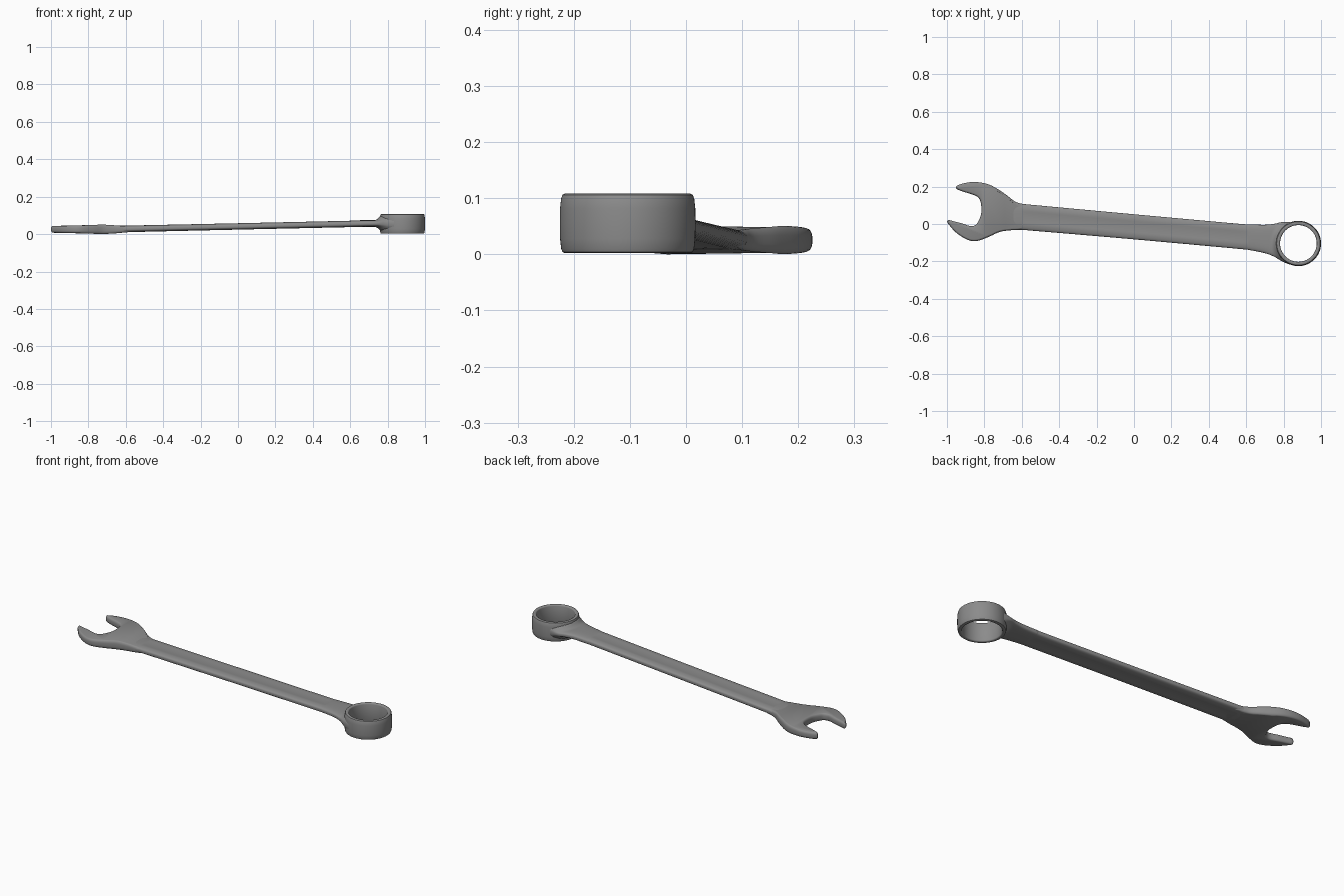
import bpy, bmesh, math

if "Cube" in bpy.data.objects:
    bpy.data.objects.remove(bpy.data.objects["Cube"])

RING_C = (0.879, -0.104)
steel = bpy.data.materials.new("dark_steel")
steel.diffuse_color = (0.26, 0.26, 0.26, 1)
steel.use_nodes = True
steel.node_tree.nodes["Principled BSDF"].inputs["Base Color"].default_value = steel.diffuse_color


def spline(pts, n, closed):
    """Catmull-Rom resampling of tuples of any length."""
    out, m = [], len(pts)
    get = (lambda i: pts[i % m]) if closed else (lambda i: pts[max(0, min(m - 1, i))])
    for i in range(m if closed else m - 1):
        a, b, c, d = (get(i + k) for k in (-1, 0, 1, 2))
        for s in range(n):
            t = s / n
            out.append(tuple(0.5 * (2 * q + (r - p) * t + (2 * p - 5 * q + 4 * r - w) * t * t
                                    + (3 * q - p - 3 * r + w) * t ** 3)
                             for p, q, r, w in zip(a, b, c, d)))
    if not closed:
        out.append(pts[-1])
    return out


def lerp_table(x, table):
    for (x0, v0), (x1, v1) in zip(table, table[1:]):
        if x <= x1:
            return v0 + (v1 - v0) * max(0, (x - x0) / (x1 - x0))
    return table[-1][1]


def loft(name, rings, cap=False, wrap=False, angle=40):
    """Skin a list of closed vertex rings; optionally cap or join the ends."""
    bm = bmesh.new()
    vs = [[bm.verts.new(p) for p in r] for r in rings]
    pairs = list(zip(vs, vs[1:])) + ([(vs[-1], vs[0])] if wrap else [])
    for a, b in pairs:
        for i in range(len(a)):
            j = (i + 1) % len(a)
            bm.faces.new((a[i], a[j], b[j], b[i]))
    if cap:
        caps = [bm.faces.new(vs[0]), bm.faces.new(vs[-1])]
        for f in caps:
            f.normal_update()
        bmesh.ops.triangulate(bm, faces=caps, ngon_method='EAR_CLIP')
    bmesh.ops.recalc_face_normals(bm, faces=bm.faces[:])
    me = bpy.data.meshes.new(name)
    bm.to_mesh(me)
    bm.free()
    me.materials.append(steel)
    ob = bpy.data.objects.new(name, me)
    bpy.context.collection.objects.link(ob)
    bpy.ops.object.select_all(action='DESELECT')
    ob.select_set(True)
    bpy.context.view_layer.objects.active = ob
    bpy.ops.object.shade_smooth_by_angle(angle=math.radians(angle))
    return ob


# Open jaw: outline counter-clockwise, rounded over with inset layers
outline = spline([
    (-0.56, 0.088), (-0.605, 0.108), (-0.64, 0.123), (-0.70, 0.168), (-0.775, 0.211),
    (-0.855, 0.225), (-0.92, 0.215), (-0.946, 0.204), (-0.953, 0.196), (-0.944, 0.185),
    (-0.91, 0.172), (-0.865, 0.158), (-0.832, 0.141), (-0.818, 0.107), (-0.818, 0.05),
    (-0.838, 0.005), (-0.855, -0.009), (-0.88, -0.010), (-0.92, 0.003), (-0.965, 0.015),
    (-0.990, 0.021), (-0.999, 0.014), (-0.99, -0.003), (-0.95, -0.047), (-0.89, -0.084),
    (-0.84, -0.091), (-0.775, -0.068), (-0.72, -0.043), (-0.665, -0.034),
    (-0.61, -0.030), (-0.56, -0.012)], 5, True)
HEAD_T = [(-1, 0.018), (-0.86, 0.020), (-0.72, 0.0255), (-0.65, 0.021), (-0.56, 0.013)]


def head_layer(inset, f):
    ring, n = [], len(outline)
    for i, (x, y) in enumerate(outline):
        p, q = outline[i - 1], outline[(i + 1) % n]
        tx, ty = q[0] - p[0], q[1] - p[1]
        # outline normal points inward on the left of the tangent
        k = inset / math.hypot(tx, ty) * side
        ring.append((x - ty * k, y + tx * k, 0.0255 + f * lerp_table(x, HEAD_T)))
    return ring


area = sum(a[0] * b[1] - b[0] * a[1] for a, b in zip(outline, outline[1:] + outline[:1]))
side = math.copysign(1, area)
half = [(0.0, 0.35), (0.001, 0.58), (0.003, 0.79), (0.006, 0.94), (0.0095, 1.0)]
layers = [(o, -h) for o, h in reversed(half)] + half
loft("open_jaw", [head_layer(o, h) for o, h in layers], cap=True, angle=50)

# Handle: x, centre y, half width, centre z, half thickness, groove depth
stations = spline([
    (-0.74, 0.052, 0.075, 0.0255, 0.014, 0.0),
    (-0.66, 0.044, 0.073, 0.0265, 0.018, 0.0),
    (-0.60, 0.0385, 0.070, 0.027, 0.019, 0.0),
    (-0.54, 0.033, 0.069, 0.029, 0.0185, 0.16),
    (0.00, -0.015, 0.067, 0.041, 0.018, 0.16),
    (0.54, -0.064, 0.067, 0.053, 0.018, 0.16),
    (0.62, -0.071, 0.069, 0.055, 0.018, 0.0),
    (0.70, -0.080, 0.076, 0.057, 0.018, 0.0),
    (0.75, -0.087, 0.088, 0.057, 0.018, 0.0),
    (0.79, -0.0945, 0.1045, 0.056, 0.018, 0.0),
    (0.835, -0.104, 0.114, 0.055, 0.018, 0.0)], 8, False)


def power(v, e):
    return math.copysign(abs(v) ** e, v)


def section(x, yc, hw, zc, ht, groove):
    ring = []
    for i in range(48):
        a = 2 * math.pi * i / 48
        u, w = power(math.cos(a), 0.65), power(math.sin(a), 0.6)
        w *= 1 - groove * max(0, 1 - (u / 0.55) ** 2)
        y = yc + hw * u
        # stop inside the ring wall, and thicken into a fillet close to it
        dy = min(0.108, abs(y - RING_C[1]))
        px = min(x, RING_C[0] - math.sqrt(0.109 ** 2 - dy * dy))
        gap = math.hypot(px - RING_C[0], y - RING_C[1]) - 0.119
        w *= 1 + 1.2 * min(1, max(0, 1 - gap / 0.032)) ** 2
        ring.append((px, y, zc + ht * w))
    return ring


loft("handle", [section(*s) for s in stations])

# Box ring: revolved wall with rounded rims
wall = [(0.098, 0.008), (0.0995, 0.004), (0.103, 0.002), (0.112, 0.002), (0.116, 0.004),
        (0.1185, 0.010), (0.1205, 0.028), (0.121, 0.055), (0.1205, 0.082), (0.1185, 0.100),
        (0.116, 0.106), (0.112, 0.108), (0.103, 0.108), (0.0995, 0.106), (0.098, 0.102)]
loft("box_ring", [[(RING_C[0] + r * math.cos(a), RING_C[1] + r * math.sin(a), z) for r, z in wall]
                  for a in (2 * math.pi * k / 72 for k in range(72))], wrap=True)
